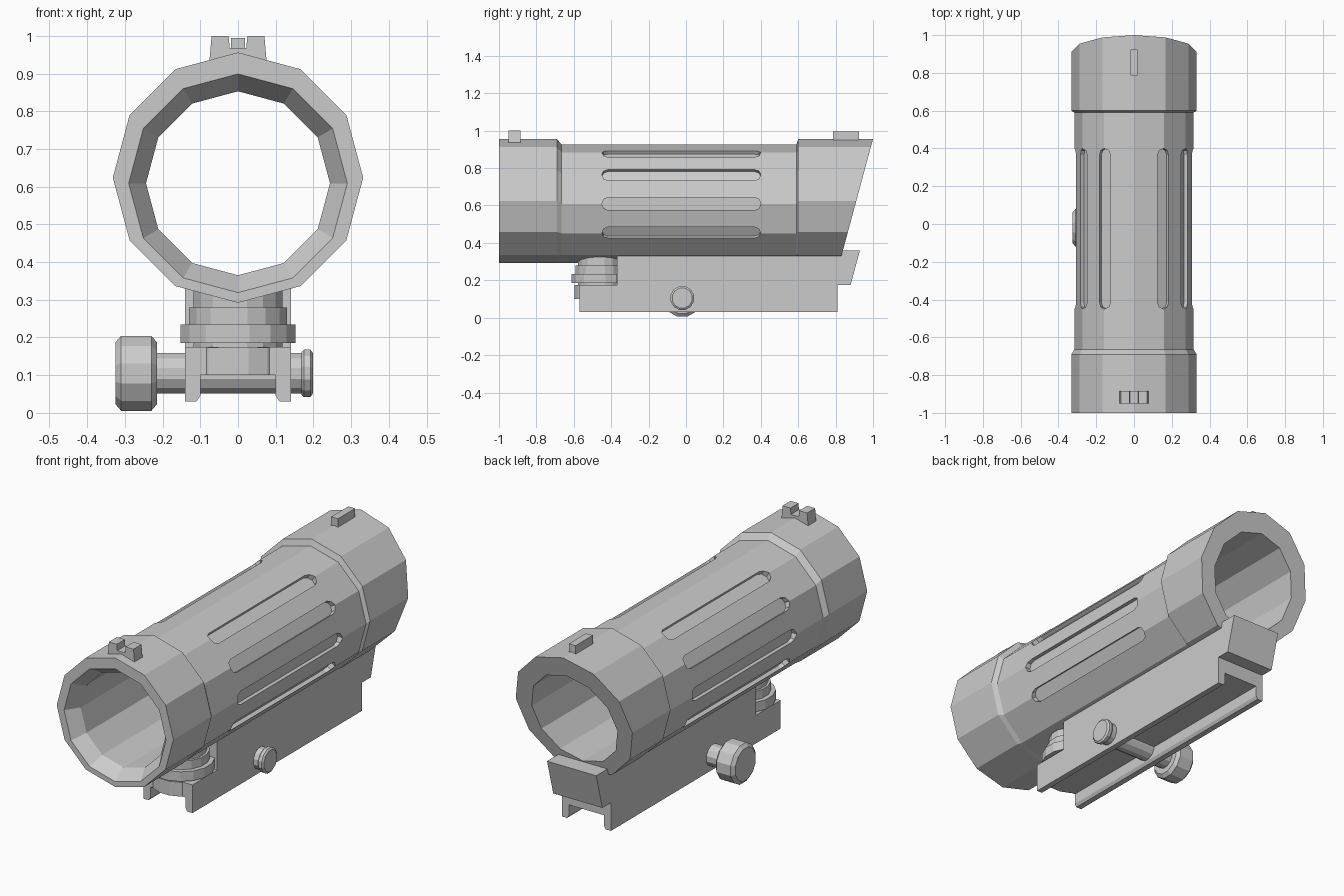
import bpy, bmesh, math
from mathutils import Matrix, Vector

if "Cube" in bpy.data.objects:
    bpy.data.objects.remove(bpy.data.objects["Cube"])

grey = bpy.data.materials.new("plain grey")
grey.diffuse_color = (0.6, 0.6, 0.6, 1)
grey.use_nodes = True
grey.node_tree.nodes["Principled BSDF"].inputs["Base Color"].default_value = grey.diffuse_color


def finish(name, bm, mat=grey):
    bmesh.ops.recalc_face_normals(bm, faces=bm.faces)
    me = bpy.data.meshes.new(name)
    bm.to_mesh(me)
    bm.free()
    ob = bpy.data.objects.new(name, me)
    bpy.context.collection.objects.link(ob)
    me.materials.append(mat)
    return ob


def prism(bm, pts, vec):
    """Extrude a closed 3D outline along a vector."""
    a = [bm.verts.new(p) for p in pts]
    b = [bm.verts.new(Vector(p) + Vector(vec)) for p in pts]
    bm.faces.new(a)
    bm.faces.new(b)
    for i in range(len(a)):
        j = (i + 1) % len(a)
        bm.faces.new((a[i], a[j], b[j], b[i]))


def loft(bm, rings, loop=False):
    """Bridge rings of points; cap the ends unless they loop."""
    rs = [[bm.verts.new(p) for p in r] for r in rings]
    n = len(rs[0])
    for k in range(len(rs) if loop else len(rs) - 1):
        a, b = rs[k], rs[(k + 1) % len(rs)]
        for i in range(n):
            j = (i + 1) % n
            bm.faces.new((a[i], a[j], b[j], b[i]))
    if not loop:
        bm.faces.new(rs[0])
        bm.faces.new(rs[-1])


def turned(name, axis, centre, profile, n=16):
    """Solid of revolution; profile holds (position along axis, radius)."""
    rings = []
    for h, r in profile:
        ring = []
        for i in range(n):
            t = math.tau * (i + 0.5) / n
            u, v = r * math.cos(t), r * math.sin(t)
            if axis == 'X':
                ring.append((h, centre[0] + u, centre[1] + v))
            else:
                ring.append((centre[0] + u, centre[1] + v, h))
        rings.append(ring)
    bm = bmesh.new()
    loft(bm, rings)
    return finish(name, bm)


# Tube: twelve-sided, raised collars at both ends, slanted rear end
BIG, MID, BORE = (0.624, 0.332), (0.609, 0.316), (0.609, 0.244)


def tube_ring(y, c):
    out = []
    for i in range(12):
        t = math.tau * i / 12
        z = c[0] + c[1] * math.sin(t)
        yy = 1 - (0.956 - z) * 0.27 if y is None else y
        out.append((c[1] * math.cos(t), yy, z))
    return out


bm = bmesh.new()
loft(bm, [tube_ring(-1, BIG), tube_ring(-0.69, BIG), tube_ring(-0.665, MID),
          tube_ring(0.59, MID), tube_ring(0.60, BIG), tube_ring(None, BIG),
          tube_ring(None, BORE), tube_ring(-0.93, BORE),
          tube_ring(-1, (0.609, 0.29))], loop=True)
tube = finish("tube", bm)

# Long rounded grooves cut into the tube's corners
bm = bmesh.new()
for deg in (-30, 0, 30, 60, 120, 150, 180, 210):
    a = math.radians(deg)
    rad = Vector((math.cos(a), 0, math.sin(a)))
    tan = Vector((-math.sin(a), 0, math.cos(a)))
    base = Vector((0, -0.025, MID[0])) + rad * 0.287
    pts = []
    for end, start in ((1, 0), (-1, math.pi)):
        for k in range(5):
            t = start + math.pi * k / 4
            pts.append(base + tan * 0.034 * math.cos(t)
                       + Vector((0, end * 0.391 + 0.034 * math.sin(t), 0)))
    prism(bm, pts, rad * 0.08)
cutter = finish("groove_cutter", bm)
cutter.hide_render = True
cutter.hide_viewport = True
mod = tube.modifiers.new("grooves", 'BOOLEAN')
mod.operation = 'DIFFERENCE'
mod.solver = 'EXACT'
mod.object = cutter

# Mount: solid upper web, channelled lower rail clamp
bm = bmesh.new()
prism(bm, [(-0.14, -0.37, 0.175), (-0.14, 0.88, 0.175),
           (-0.14, 0.93, 0.36), (-0.14, 0.80, 0.36), (-0.14, 0.78, 0.335),
           (-0.14, -0.37, 0.335)], (0.28, 0, 0))
finish("mount_web", bm)
bm = bmesh.new()
prism(bm, [(x, -0.57, z) for x, z in
           ((-0.14, 0.03), (-0.11, 0.03), (-0.10, 0.045), (-0.10, 0.10), (0.10, 0.10),
            (0.10, 0.045), (0.11, 0.03), (0.14, 0.03), (0.14, 0.175), (-0.14, 0.175))],
      (0, 1.38, 0))
finish("rail_clamp", bm)

# Adjustment wheel stack under the front collar
wc = (0, -0.46)
turned("wheel_seat", 'Z', wc, [(0.101, 0.14), (0.174, 0.14)])
turned("wheel_neck", 'Z', wc, [(0.17, 0.12), (0.36, 0.12)])
turned("adjustment_wheel", 'Z', wc, [(0.185, 0.155), (0.235, 0.155)])
turned("wheel_collar", 'Z', wc, [(0.23, 0.132), (0.28, 0.132)])

# Cross bolt with large thumb knob and small end cap
bc = (-0.02, 0.105)
turned("cross_bolt", 'X', bc, [(-0.23, 0.056), (0.18, 0.056)], 12)
turned("thumb_knob", 'X', bc, [(-0.325, 0.085), (-0.31, 0.103), (-0.23, 0.103),
                               (-0.215, 0.085)], 12)
turned("bolt_cap", 'X', bc, [(0.168, 0.058), (0.175, 0.065), (0.192, 0.065),
                             (0.199, 0.055)], 12)

# Notched sight on the front collar, blade on the rear collar
bm = bmesh.new()
prism(bm, [(x, -0.95, z) for x, z in
           ((-0.077, 0.92), (0.077, 0.92), (0.07, 1.0), (0.025, 1.0), (0.022, 0.968),
            (-0.022, 0.968), (-0.025, 1.0), (-0.07, 1.0))], (0, 0.065, 0))
finish("notch_sight", bm)
bm = bmesh.new()
bmesh.ops.create_cube(bm, size=1, matrix=Matrix.Translation((0, 0.855, 0.96))
                      @ Matrix.Diagonal((0.038, 0.14, 0.07, 1)))
finish("blade_sight", bm)
